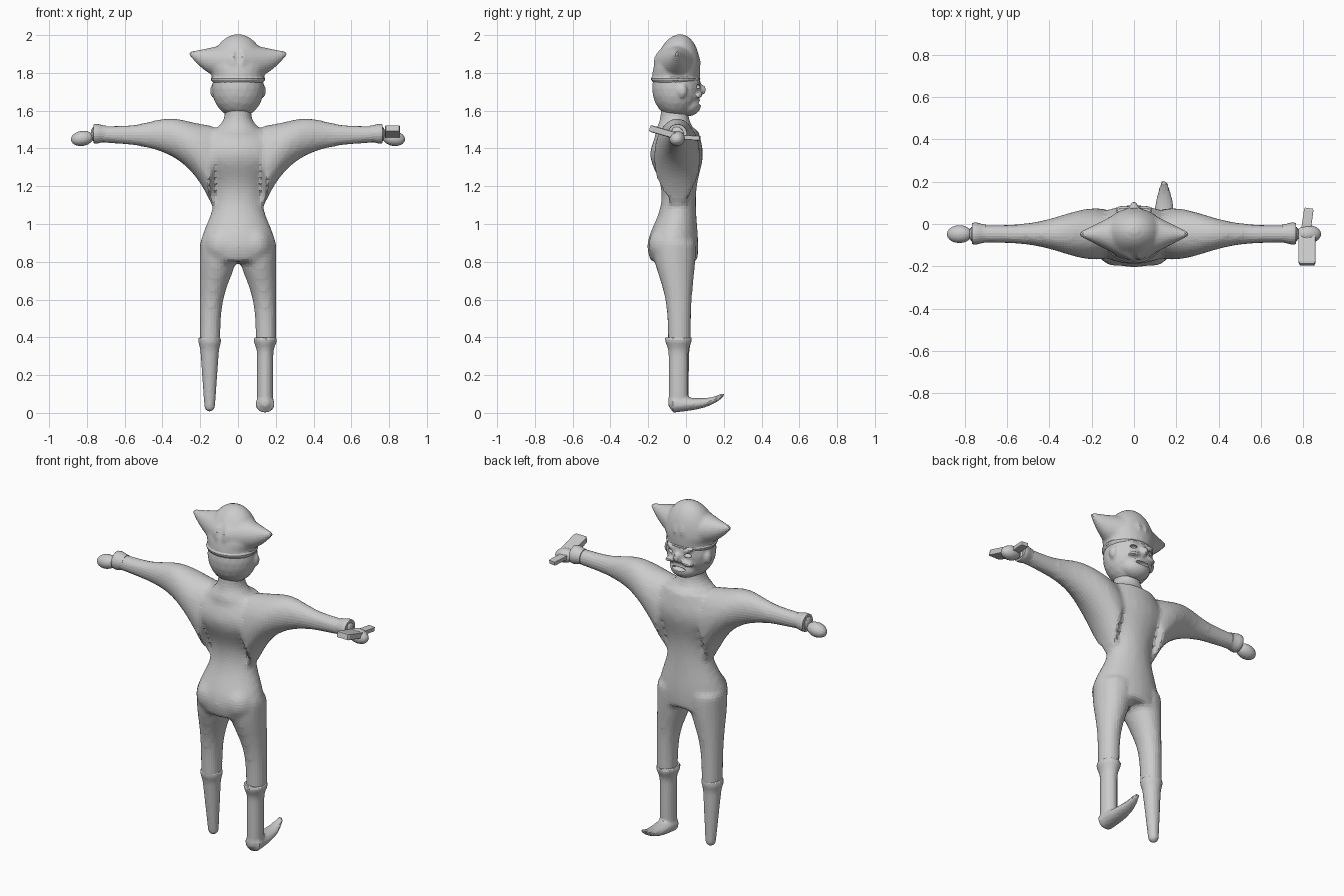
import bpy, bmesh, math
from mathutils import Matrix

cube = bpy.data.objects.get("Cube")
if cube:
    bpy.data.objects.remove(cube, do_unlink=True)

GREY = (.6, .6, .6, 1)
clay = bpy.data.materials.new("plain_grey")
clay.use_nodes = True
clay.diffuse_color = GREY
clay.node_tree.nodes["Principled BSDF"].inputs["Base Color"].default_value = GREY

SIDES = {"left": 1, "right": -1}


def bump(value, centre, width):
    """Soft bulge: one at the centre, fading out over the width."""
    return math.exp(-((value - centre) / width) ** 2)


def loft(bm, axis, start, end, rule, side=1, steps=24, sides=24):
    """Elliptical tube; the rule gives two centres and two radii at a position."""
    rings = []
    for i in range(steps + 1):
        position = start + (end - start) * i / steps
        u, v, radius_u, radius_v = rule(position)
        ring = []
        for k in range(sides):
            angle = math.tau * k / sides
            co = [u + radius_u * math.cos(angle), v + radius_v * math.sin(angle)]
            co.insert("XYZ".index(axis), position)
            co[0] *= side
            ring.append(bm.verts.new(co))
        rings.append(ring)
    faces = [bm.faces.new((low[k], low[k - 1], high[k - 1], high[k]))
             for low, high in zip(rings, rings[1:]) for k in range(sides)]
    faces += [bm.faces.new(rings[0]), bm.faces.new(rings[-1])]
    bmesh.ops.recalc_face_normals(bm, faces=faces)


def ball(bm, centre, size, tilt=0):
    """Ellipsoid, optionally rolled about the depth axis."""
    matrix = (Matrix.Translation(centre) @ Matrix.Rotation(tilt, 4, 'Y')
              @ Matrix.Diagonal((*size, 1)))
    bmesh.ops.create_icosphere(bm, subdivisions=3, radius=1, matrix=matrix)


def finish(name, bm, voxel=0, smooth=2, cutter=None):
    """Turn the mesh into an object, optionally fusing it into one skin."""
    mesh = bpy.data.meshes.new(name)
    bm.to_mesh(mesh)
    bm.free()
    mesh.materials.append(clay)
    ob = bpy.data.objects.new(name, mesh)
    bpy.context.collection.objects.link(ob)
    if voxel:
        fuse = ob.modifiers.new("fuse", 'REMESH')
        fuse.mode, fuse.voxel_size = 'VOXEL', voxel
        if cutter:
            cut = ob.modifiers.new("cut", 'BOOLEAN')
            cut.operation, cut.object = 'DIFFERENCE', cutter
        soften = ob.modifiers.new("soften", 'SMOOTH')
        soften.factor, soften.iterations = .5, smooth
    return ob


def torso(z):
    hips, chest = bump(z, .88, .16), bump(z, 1.37, .13)
    return (0, -.035 - .035 * hips - .015 * chest,
            .12 + .08 * hips + .1 * chest, .085 + .05 * hips + .055 * chest)


def neck(z):
    flare = bump(z, 1.48, .05)
    return 0, -.06, .07 + .06 * flare, .075 + .03 * flare


def arm(x):
    top = 1.52 + .04 * bump(x, .36, .14)
    bottom = 1.435 - .22 * .5 ** (10 * x - 2)
    depth = .042 + .08 * bump(x, .18, .22)
    return -.047, (top + bottom) / 2, depth, (top - bottom) / 2


def thigh(z):
    swell = bump(z, .86, .2)
    width = .055 + .045 * swell
    return .203 - width, -.035 - .025 * swell, width, .062 + .05 * swell


# Body: torso, neck, arms and thighs fused together
bm = bmesh.new()
loft(bm, 'Z', .8, 1.5, torso)
loft(bm, 'Z', 1.45, 1.64, neck)
for side in SIDES.values():
    loft(bm, 'X', .14, .78, arm, side)
    loft(bm, 'Z', .36, .9, thigh, side)
    # buttock
    ball(bm, (.085 * side, -.105, .89), (.095, .095, .1))
finish("body", bm, .017, 5)


def cuff(x):
    radius = .042 + .01 * bump(x, .75, .03)
    return -.045, 1.478, radius, radius


# Sleeve cuffs and mitten hands
for label, side in SIDES.items():
    bm = bmesh.new()
    loft(bm, 'X', .7, .765, cuff, side, 6)
    finish(label + "_cuff", bm)
    bm = bmesh.new()
    ball(bm, (.825 * side, -.048, 1.453), (.06, .042, .04), .15 * side)
    finish(label + "_hand", bm)

# Flat weapon held in the left hand
for name, y, z, size, pitch, yaw in (
        ("weapon_stock", -.115, 1.485, (.08, .16, .036), -.28, 0),
        ("weapon_barrel", .01, 1.458, (.045, .13, .025), -.06, -.14)):
    bm = bmesh.new()
    bmesh.ops.create_cube(bm, size=1)
    bmesh.ops.bevel(bm, geom=bm.edges[:], offset=.08, segments=1, affect='EDGES')
    ob = finish(name, bm)
    ob.location, ob.scale, ob.rotation_euler = (.818, y, z), size, (pitch, 0, yaw)


def peg(z):
    radius = .026 + .07 * z + .008 * bump(z, .38, .03)
    return -.15, -.015 - .05 * z, radius, radius


# Peg leg with a rounded tip and a socket at the knee
bm = bmesh.new()
loft(bm, 'Z', .03, .4, peg)
ball(bm, (-.15, -.017, .035), (.028, .028, .028))
finish("peg_leg", bm, .009)


def shaft(z):
    fold = .02 * bump(z, .39, .04)
    return .144, -.04, .043 + fold, .052 + fold


def foot(y):
    t = (y + .07) / .27
    return .143, .046 + .052 * t ** 4, .05 - .036 * t ** 3, .046 - .034 * t


# Boot with an upturned toe and folded cuff
bm = bmesh.new()
loft(bm, 'Z', .05, .4, shaft)
loft(bm, 'Y', -.07, .2, foot)
ball(bm, (.143, -.048, .055), (.046, .048, .05))
finish("boot", bm, .01)

# Cutter for the eye sockets and the mouth
bm = bmesh.new()
ball(bm, (0, .082, 1.64), (.05, .03, .013))
for side in SIDES.values():
    ball(bm, (.05 * side, .055, 1.728), (.026, .02, .014))
carver = finish("face_carver", bm)
carver.hide_render = True
carver.hide_set(True)

# Head with chin, nose, ears, brows and moustache
bm = bmesh.new()
ball(bm, (0, -.05, 1.72), (.138, .13, .16))
ball(bm, (0, .01, 1.63), (.085, .07, .06))
ball(bm, (0, .077, 1.71), (.02, .03, .03))
for side in SIDES.values():
    ball(bm, (.13 * side, -.02, 1.705), (.018, .026, .036))
    ball(bm, (.05 * side, .06, 1.755), (.036, .018, .011), -.25 * side)
    ball(bm, (.048 * side, .067, 1.685), (.042, .022, .014), .3 * side)
finish("head", bm, .009, 2, carver)


def crown(z):
    dome = math.sqrt(1 - ((z - 1.78) / .225) ** 2)
    pinch = .018 * bump(z, 1.785, .03)
    return 0, -.055 + .1 * (z - 1.76), .155 * dome - pinch, .127 * dome


def horn(x):
    t = x / .26
    return -.048, 1.855 + .05 * t ** 3, .008 + .13 * (1 - t), .008 + .09 * (1 - t * t)


def band(z):
    rim = .014 * bump(z, 1.768, .015)
    return 0, -.055, .13 + rim, .117 + rim


# Hat: domed crown flaring into a point on either side, with a raised rim
bm = bmesh.new()
loft(bm, 'Z', 1.76, 2.003, crown)
for side in SIDES.values():
    loft(bm, 'X', .02, .262, horn, side)
finish("hat", bm, .011, 3)
bm = bmesh.new()
loft(bm, 'Z', 1.75, 1.79, band, steps=6)
finish("hat_band", bm)
